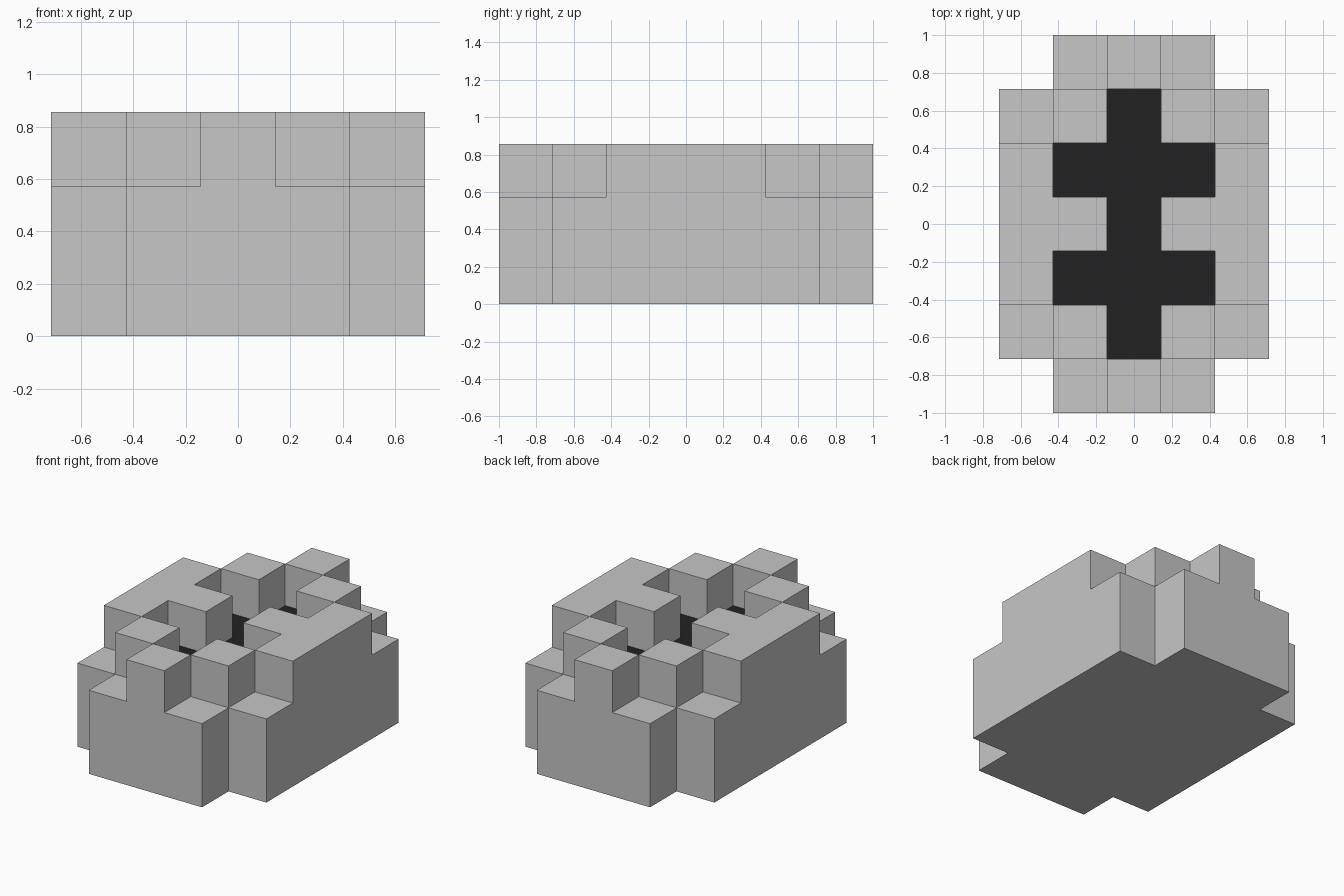
import bpy, bmesh
from mathutils import Vector

if "Cube" in bpy.data.objects:
    bpy.data.objects.remove(bpy.data.objects["Cube"])

U = 2 / 7  # one block

def material(name, v):
    m = bpy.data.materials.new(name)
    m.diffuse_color = (v, v, v, 1)
    m.use_nodes = True
    m.node_tree.nodes["Principled BSDF"].inputs["Base Color"].default_value = m.diffuse_color
    return m

GREY = material("light grey", 0.57)
BLACK = material("black", 0.016)

# Plan of one quarter: rows are distance from the centre along y, letters along x.
# H = raised block, L = low step, B = black sunken floor, . = empty
QUARTER = ["BHH", "BBH", "BHL", "HL."]

def cell(x, y):
    x, y = abs(x), abs(y)
    return QUARTER[y][x] if x < 3 and y < 4 else "."

def height(x, y):
    return {"H": 3, "L": 2, "B": 2, ".": 0}[cell(x, y)]

def square(bm, centre, normal):
    """Unit square facing along normal."""
    n = Vector(normal)
    a = Vector((n.y, n.z, n.x))
    b = n.cross(a)
    c = Vector(centre)
    return bm.faces.new([bm.verts.new((c + (s * a + t * b) / 2) * U)
                         for s, t in ((-1, -1), (1, -1), (1, 1), (-1, 1))])

def build(name, mat, fill):
    bm = bmesh.new()
    fill(bm)
    bmesh.ops.remove_doubles(bm, verts=bm.verts, dist=1e-4)
    bmesh.ops.dissolve_limit(bm, angle_limit=0.01, verts=bm.verts, edges=bm.edges)
    me = bpy.data.meshes.new(name)
    bm.to_mesh(me)
    bm.free()
    me.materials.append(mat)
    ob = bpy.data.objects.new(name, me)
    bpy.context.collection.objects.link(ob)

CELLS = [(x, y) for x in range(-2, 3) for y in range(-3, 4) if cell(x, y) != "."]

# Stepped stone body: underside, tops and every exposed wall
def body(bm):
    for x, y in CELLS:
        h = height(x, y)
        square(bm, (x, y, 0), (0, 0, -1))
        if cell(x, y) != "B":
            square(bm, (x, y, h), (0, 0, 1))
        for dx, dy in ((1, 0), (-1, 0), (0, 1), (0, -1)):
            for z in range(height(x + dx, y + dy), h):
                square(bm, (x + dx / 2, y + dy / 2, z + 0.5), (dx, dy, 0))

# Black floor of the sunken channel
def channel(bm):
    for x, y in CELLS:
        if cell(x, y) == "B":
            square(bm, (x, y, 2), (0, 0, 1))

build("block_body", GREY, body)
build("channel_floor", BLACK, channel)
